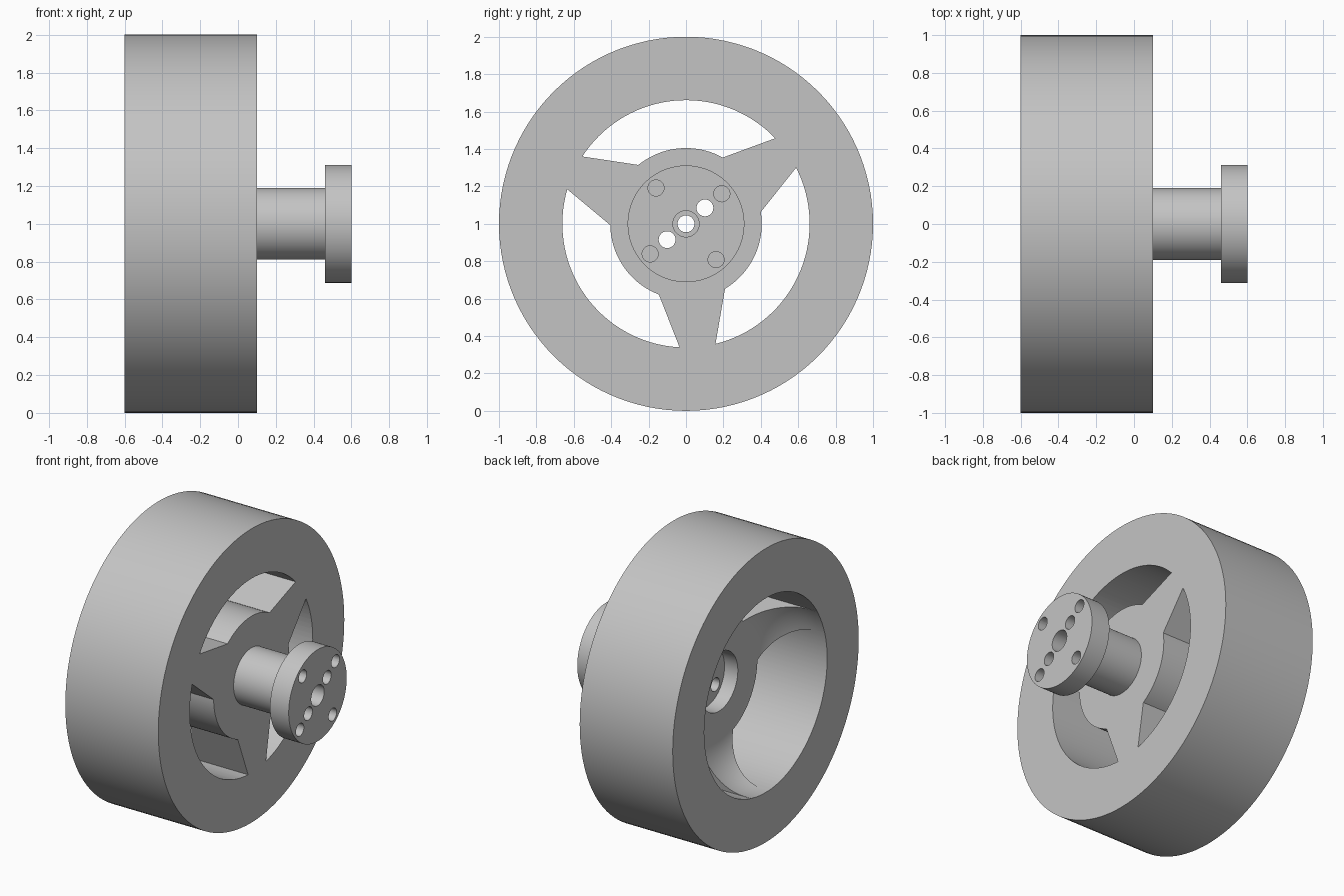
import bpy
import bmesh
from math import sin, cos, pi, radians
from mathutils import Vector

if "Cube" in bpy.data.objects:
    bpy.data.objects.remove(bpy.data.objects["Cube"])

AXLE_HEIGHT = 1.0
RIM_INNER = 0.66

grey = bpy.data.materials.new("plain grey")
grey.use_nodes = True
grey.diffuse_color = (0.55, 0.55, 0.55, 1)
grey.node_tree.nodes["Principled BSDF"].inputs["Base Color"].default_value = grey.diffuse_color


def finish(bm, name):
    bmesh.ops.recalc_face_normals(bm, faces=bm.faces[:])
    mesh = bpy.data.meshes.new(name)
    bm.to_mesh(mesh)
    bm.free()
    mesh.materials.append(grey)
    obj = bpy.data.objects.new(name, mesh)
    obj.location.z = AXLE_HEIGHT
    bpy.context.collection.objects.link(obj)
    return obj


def lathe(name, profile):
    """Spin a closed (x, radius) outline around the axle."""
    bm = bmesh.new()
    verts = [bm.verts.new((x, 0, r)) for x, r in profile]
    edges = [bm.edges.new((v, verts[i - 1])) for i, v in enumerate(verts)]
    bmesh.ops.spin(bm, geom=verts + edges, cent=(0, 0, 0), axis=(1, 0, 0),
                   angle=2 * pi, steps=120)
    bmesh.ops.remove_doubles(bm, verts=bm.verts[:], dist=0.0001)
    return finish(bm, name)


def polar(radius, degrees):
    a = radians(degrees)
    return radius * cos(a), radius * sin(a)


def prism(name, outline, x0, x1):
    """Extrude a (y, z) outline along the axle."""
    bm = bmesh.new()
    face = bm.faces.new([bm.verts.new((x0, y, z)) for y, z in outline])
    new = bmesh.ops.extrude_face_region(bm, geom=[face])["geom"]
    bmesh.ops.translate(bm, vec=Vector((x1 - x0, 0, 0)),
                        verts=[v for v in new if isinstance(v, bmesh.types.BMVert)])
    return finish(bm, name)


def arc(radius, start, end, steps):
    return [polar(radius, start + (end - start) * i / steps) for i in range(steps + 1)]


def cut(target, cutter):
    mod = target.modifiers.new("cut", "BOOLEAN")
    mod.operation = "DIFFERENCE"
    mod.solver = "EXACT"
    mod.object = cutter
    bpy.context.view_layer.objects.active = target
    bpy.ops.object.modifier_apply(modifier=mod.name)
    bpy.data.objects.remove(cutter)


def drill(target, radius, distance, angle, x0, x1):
    cy, cz = polar(distance, angle)
    circle = [(cy + y, cz + z) for y, z in arc(radius, 0, 360, 32)[:-1]]
    cut(target, prism("drill_cutter", circle, x0, x1))


# Wheel: rim, recessed hub and a fillet blending the web into the rim
FILLET = 0.3
WEB_BACK = -0.25
fillet = [(WEB_BACK - FILLET * (1 - cos(a)), RIM_INNER - FILLET * (1 - sin(a)))
          for a in [i * pi / 32 for i in range(17)]]
wheel = lathe("spoked_wheel", [(0.1, 0.045), (0.1, 1), (-0.6, 1), (-0.6, RIM_INNER)]
              + fillet[::-1] + [(WEB_BACK, 0.2), (-0.15, 0.2), (-0.15, 0.045)])

# Three windows leave three tapered spokes
for turn in (0, 120, 240):
    outline = (arc(RIM_INNER + 0.001, turn + 43.8, turn + 147, 34)
               + arc(0.405, turn + 129, turn + 61, 22))
    cut(wheel, prism("window_cutter", outline, -0.7, 0.2))

# Shaft with mounting flange and stepped centre bore
shaft = lathe("flanged_shaft", [(0.1, 0.045), (0.1, 0.19), (0.46, 0.19), (0.46, 0.312),
                                (0.6, 0.312), (0.6, 0.07), (0.3, 0.07), (0.3, 0.045)])

# Pin holes run right through, bolt holes only through the flange
for angle in (40, 220):
    for part in (wheel, shaft):
        drill(part, 0.045, 0.132, angle, -0.4, 0.8)
for angle in (40, 130, 220, 310):
    drill(shaft, 0.043, 0.25, angle, 0.4, 0.8)

for part in (wheel, shaft):
    bpy.ops.object.select_all(action="DESELECT")
    part.select_set(True)
    bpy.context.view_layer.objects.active = part
    bpy.ops.object.shade_smooth_by_angle(angle=radians(30))
